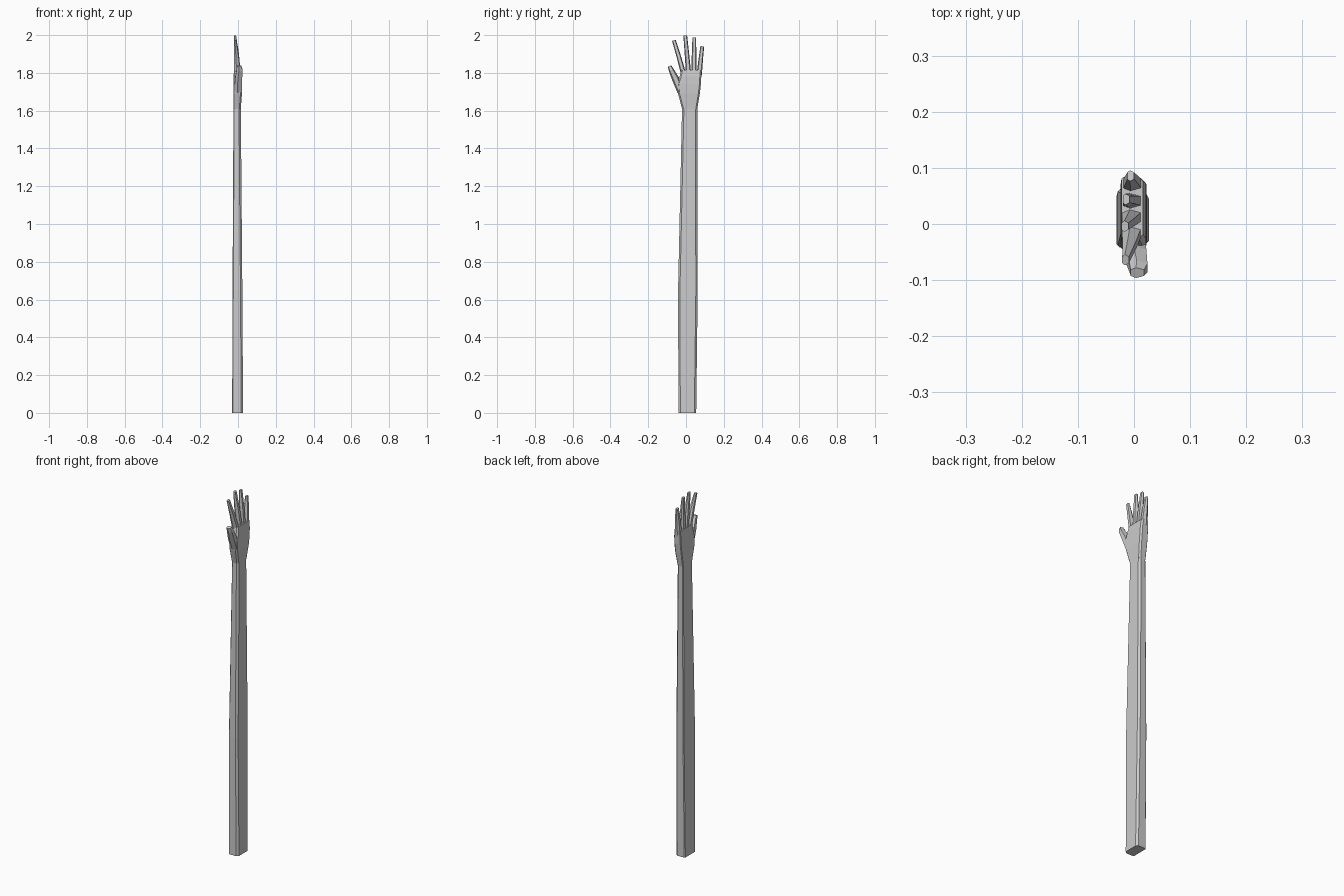
import bpy, bmesh
from mathutils import Vector

if "Cube" in bpy.data.objects:
    bpy.data.objects.remove(bpy.data.objects["Cube"])


def loft(name, rings):
    """Skin equal-sized rings of points and cap both ends."""
    bm = bmesh.new()
    loops = [[bm.verts.new(p) for p in ring] for ring in rings]
    n = len(loops[0])
    for a, b in zip(loops, loops[1:]):
        for i in range(n):
            j = (i + 1) % n
            bm.faces.new((a[i], a[j], b[j], b[i]))
    bm.faces.new(loops[0][::-1])
    bm.faces.new(loops[-1])
    bmesh.ops.recalc_face_normals(bm, faces=bm.faces)
    me = bpy.data.meshes.new(name)
    bm.to_mesh(me)
    bm.free()
    ob = bpy.data.objects.new(name, me)
    bpy.context.collection.objects.link(ob)
    return ob


def section(x0, x1, y0, y1, z, c=0.010):
    """Slab section with small chamfers on the long edges."""
    return [(x0, y0 + c * .4, z), (x0 + c * .4, y0, z), (x1 - c, y0, z),
            (x1, y0 + c, z), (x1, y1 - c, z), (x1 - c, y1, z),
            (x0 + c * .4, y1, z), (x0, y1 - c * .4, z)]


# Long straight arm, tapering towards the wrist
loft("arm", [section(*s) for s in (
    (-0.031, 0.027, -0.040, 0.054, 0.0),
    (-0.029, 0.023, -0.042, 0.062, 0.65),
    (-0.024, 0.015, -0.021, 0.060, 1.61))])

# Palm flaring out from the wrist
loft("palm", [section(*s) for s in (
    (-0.024, 0.015, -0.021, 0.060, 1.61, 0.008),
    (-0.024, 0.021, -0.042, 0.073, 1.69, 0.008),
    (-0.023, 0.022, -0.046, 0.079, 1.74, 0.008),
    (-0.023, 0.021, -0.034, 0.081, 1.78, 0.008),
    (-0.022, 0.016, -0.026, 0.084, 1.815, 0.008))])


def finger(name, stations):
    """Six-sided tapering finger; station = x, y, z, half depth, half width."""
    pts = [Vector(s[:3]) for s in stations]
    d = (pts[-1] - pts[0]).normalized()
    side = Vector((0, d.z, -d.y)).normalized()
    rings = []
    for p, s in zip(pts, stations):
        hx, hw = s[3], s[4]
        rings.append([p + Vector((a * hx, 0, 0)) + side * (b * hw)
                      for a, b in ((-1, -.6), (-.2, -1), (1, -.6),
                                   (1, .6), (-.2, 1), (-1, .6))])
    loft(name, rings)


# Four fingers, curling slightly towards -x
for name, y0, y1, z1, x1 in (
        ("index_finger", -0.012, -0.064, 1.972, -0.015),
        ("middle_finger", 0.014, -0.004, 1.998, -0.016),
        ("ring_finger", 0.041, 0.044, 1.988, -0.014),
        ("little_finger", 0.070, 0.086, 1.941, -0.006)):
    ym, zm = (y0 + y1) / 2, (1.80 + z1) / 2
    finger(name, [(-0.003, y0, 1.79, 0.017, 0.014),
                  (-0.001 + x1 * .5, ym, zm, 0.012, 0.012),
                  (x1, y1, z1, 0.006, 0.010)])

# Thumb
finger("thumb", [(0.000, -0.028, 1.70, 0.020, 0.018),
                 (0.003, -0.056, 1.77, 0.019, 0.019),
                 (0.008, -0.078, 1.815, 0.016, 0.014),
                 (0.006, -0.087, 1.836, 0.012, 0.010)])
